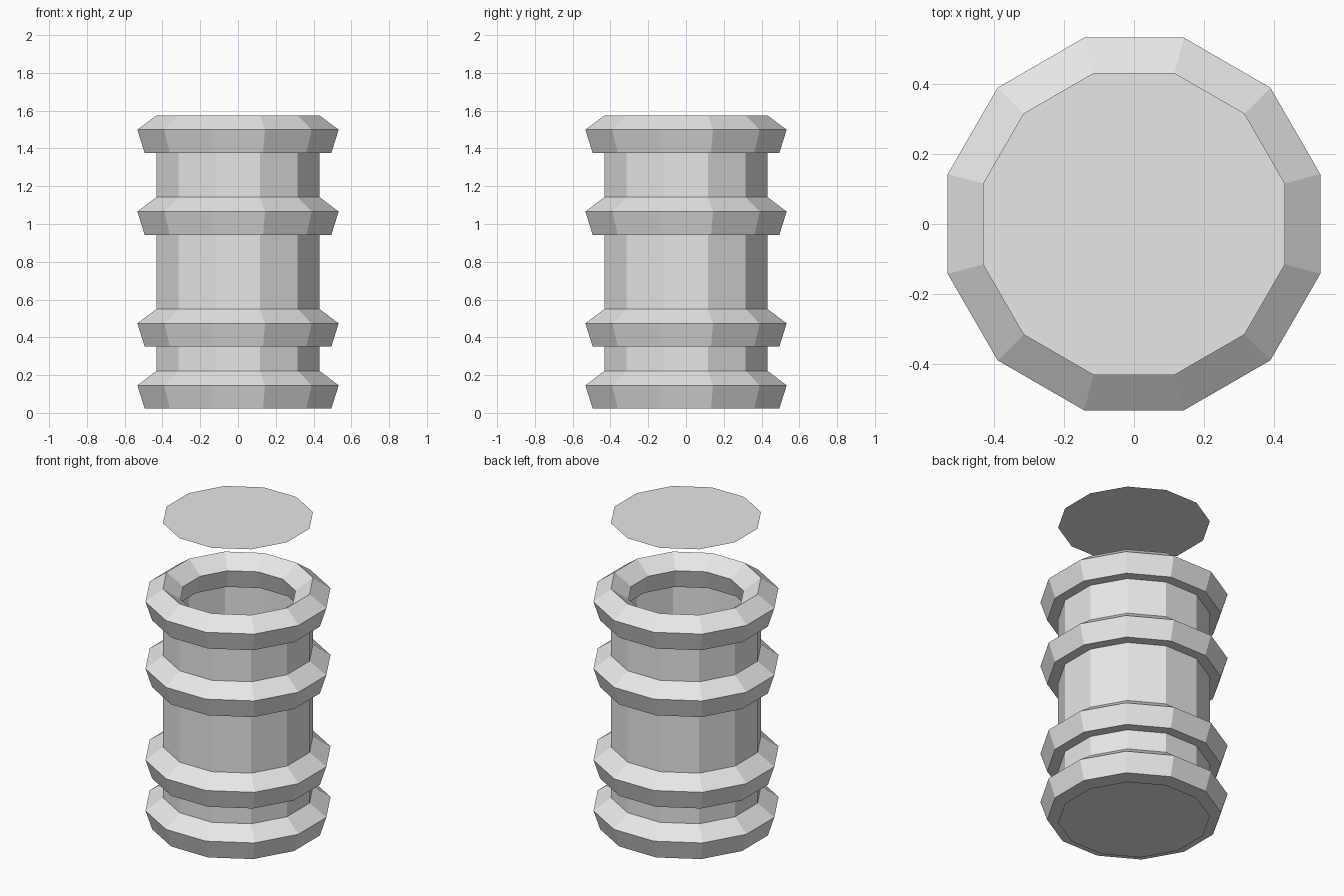
import bpy
import bmesh
import math

cube = bpy.data.objects.get("Cube")
if cube:
    bpy.data.objects.remove(cube, do_unlink=True)

SIDES = 12
RADIUS = 0.447
HOOP_RADIUS = 0.11

grey = bpy.data.materials.new("light_grey")
grey.use_nodes = True
colour = (0.8, 0.8, 0.8, 1)
grey.diffuse_color = colour
grey.node_tree.nodes["Principled BSDF"].inputs["Base Color"].default_value = colour


def ring_of_points(bm, radius, z):
    # Half-step turn puts flat sides toward the axes
    angles = [math.tau * (i + 0.5) / SIDES for i in range(SIDES)]
    return [bm.verts.new((radius * math.cos(a), radius * math.sin(a), z)) for a in angles]


def bridge(bm, lower, upper):
    for i in range(SIDES):
        j = (i + 1) % SIDES
        bm.faces.new((lower[i], lower[j], upper[j], upper[i]))


def finish(bm, name):
    mesh = bpy.data.meshes.new(name)
    bm.to_mesh(mesh)
    bm.free()
    mesh.materials.append(grey)
    obj = bpy.data.objects.new(name, mesh)
    bpy.context.collection.objects.link(obj)


def make_hoop(name, z):
    # Five-sided section, point upward, swept around the barrel
    bm = bmesh.new()
    rings = []
    for k in range(5):
        a = math.pi / 2 + math.tau * k / 5
        rings.append(ring_of_points(bm, RADIUS + HOOP_RADIUS * math.cos(a),
                                    z + HOOP_RADIUS * math.sin(a)))
    for k in range(5):
        bridge(bm, rings[k], rings[(k + 1) % 5])
    bmesh.ops.recalc_face_normals(bm, faces=bm.faces)
    finish(bm, name)


def make_disc(name, z, facing_up):
    bm = bmesh.new()
    points = ring_of_points(bm, RADIUS, z)
    bm.faces.new(points if facing_up else points[::-1])
    finish(bm, name)


# Hoops
hoops = {"base_hoop": 0.112, "lower_hoop": 0.44, "upper_hoop": 1.032, "rim_hoop": 1.465}
for hoop_name, height in hoops.items():
    make_hoop(hoop_name, height)

# Open barrel wall, ending inside the end hoops
bm = bmesh.new()
bridge(bm, ring_of_points(bm, RADIUS, hoops["base_hoop"]),
       ring_of_points(bm, RADIUS, hoops["rim_hoop"]))
finish(bm, "barrel_wall")

# Flat floor and raised lid
make_disc("floor", 0, False)
make_disc("floating_lid", 2, True)
